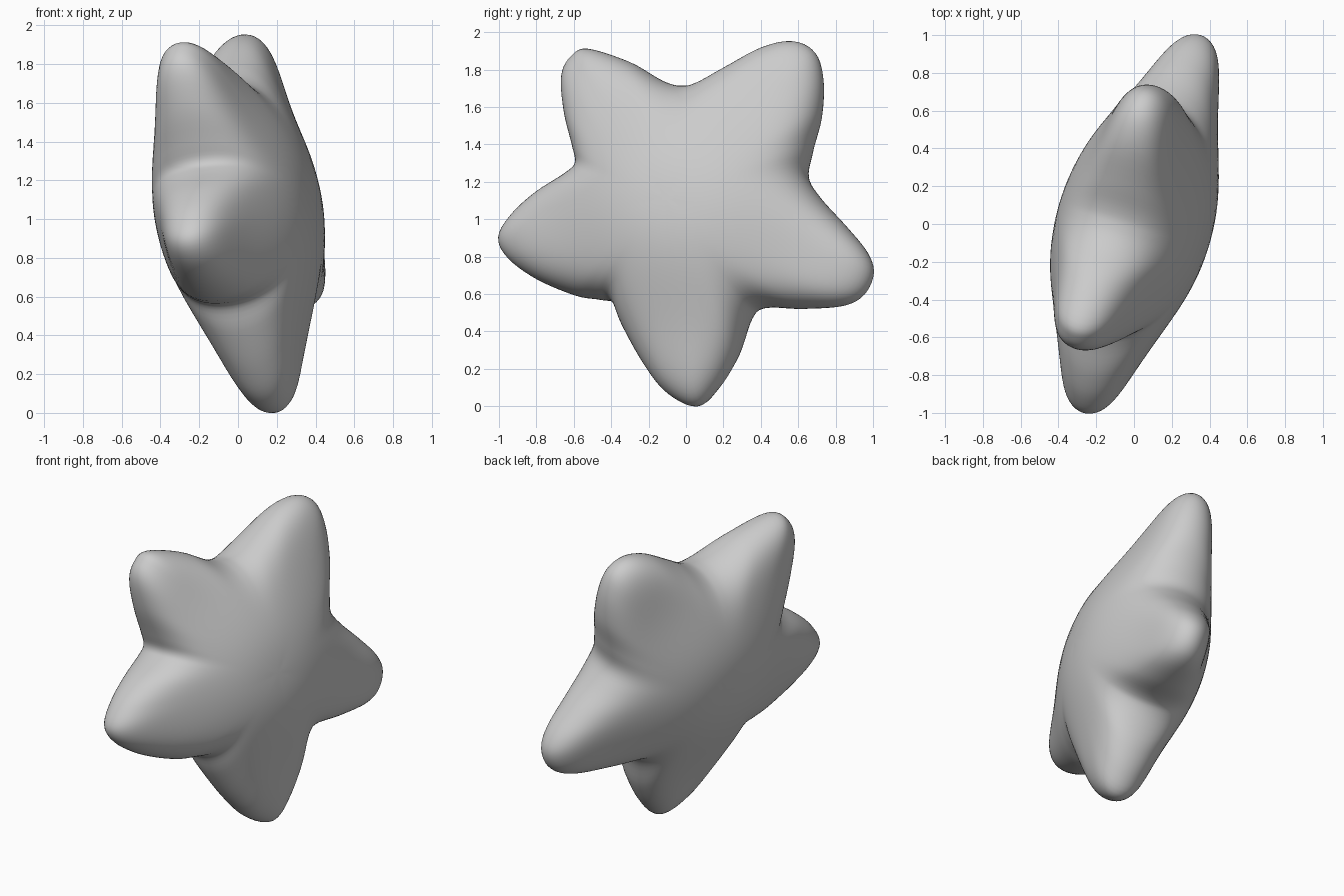
import bpy, bmesh, math
from mathutils import Vector

if "Cube" in bpy.data.objects:
    bpy.data.objects.remove(bpy.data.objects["Cube"])

# Star outline in the y-z plane, counter-clockwise from the right arm tip
OUTLINE = [(1.0, .71), (.97, .82), (.86, .96), (.72, 1.12), (.65, 1.24), (.67, 1.38),
           (.72, 1.56), (.73, 1.75), (.69, 1.89), (.58, 1.95), (.42, 1.92), (.22, 1.81),
           (.08, 1.73), (-.01, 1.71), (-.12, 1.74), (-.3, 1.84), (-.52, 1.91), (-.61, 1.87),
           (-.66, 1.77), (-.65, 1.58), (-.61, 1.4), (-.595, 1.3), (-.65, 1.24), (-.8, 1.14),
           (-.93, 1.02), (-1.0, .9), (-.95, .79), (-.8, .68), (-.6, .595), (-.47, .573),
           (-.385, .55), (-.33, .42), (-.22, .22), (-.1, .07), (.055, 0), (.17, .1),
           (.27, .27), (.34, .46), (.42, .52), (.62, .52), (.84, .54), (.95, .6)]
CENTRE_Z = 1.05
SLOPE_Y, SLOPE_Z = .295, -.165         # lean of the star's mid plane
NORMAL = Vector((1, -SLOPE_Y, -SLOPE_Z)).normalized()
STEPS, RINGS = 5, 48


def smooth_loop(pts, steps):
    """Closed Catmull-Rom curve through the points."""
    out, n = [], len(pts)
    for i in range(n):
        a, b, c, d = (pts[(i + k) % n] for k in (-1, 0, 1, 2))
        for s in range(steps):
            t = s / steps
            out.append(tuple(.5 * (2 * b[k] + (c[k] - a[k]) * t
                       + (2 * a[k] - 5 * b[k] + 4 * c[k] - d[k]) * t * t
                       + (3 * b[k] - a[k] - 3 * c[k] + d[k]) * t ** 3) for k in (0, 1)))
    return out


def half_depth(radius, t):
    """Domed centre, thinner arms, rounded rim."""
    r = radius * t
    return (.16 + .24 * math.exp(-(r / .62) ** 2.4)) * math.sqrt(max(0, 1 - t ** 8))


def fit(y, z):
    """Pull the rim in a little so the leaning rounded edge ends on the outline."""
    dz = z - CENTRE_Z
    radius = math.hypot(y, dz)
    lean = abs(NORMAL.y * y + NORMAL.z * dz) / radius
    reach = max(radius * k / 40 + lean * half_depth(radius, k / 40) for k in range(20, 41))
    return y * radius / reach, dz * radius / reach


def surface_point(y, dz, t, side):
    """Point at fraction t from the centre to the rim, puffed out from the mid plane."""
    py, pz = y * t, CENTRE_Z + dz * t
    mid = Vector((SLOPE_Y * py + SLOPE_Z * (pz - 1) + .01, py, pz))
    return mid + NORMAL * (side * half_depth(math.hypot(y, dz), t))


# Puffy star: rings run from the back pole over the rim to the front pole
bm = bmesh.new()
loop = [fit(y, z) for y, z in smooth_loop(OUTLINE, STEPS)]
n = len(loop)
rings = []
for k in range(1, RINGS):
    phi = math.pi * (k / RINGS - .5)
    side = 1 if phi > 0 else -1
    t = 1.0 if k * 2 == RINGS else math.cos(phi)
    rings.append([bm.verts.new(surface_point(y, dz, t, side)) for y, dz in loop])
for lower, upper in zip(rings, rings[1:]):
    for i in range(n):
        j = (i + 1) % n
        bm.faces.new((lower[i], lower[j], upper[j], upper[i]))
for ring, side in ((rings[0], -1), (rings[-1], 1)):
    pole = bm.verts.new(surface_point(0, 0, 0, side))
    for i in range(n):
        bm.faces.new((ring[i], ring[(i + 1) % n], pole))
bmesh.ops.recalc_face_normals(bm, faces=bm.faces)
for f in bm.faces:
    f.smooth = True

mesh = bpy.data.meshes.new("puffy_star")
bm.to_mesh(mesh)
bm.free()
star = bpy.data.objects.new("puffy_star", mesh)
bpy.context.collection.objects.link(star)
